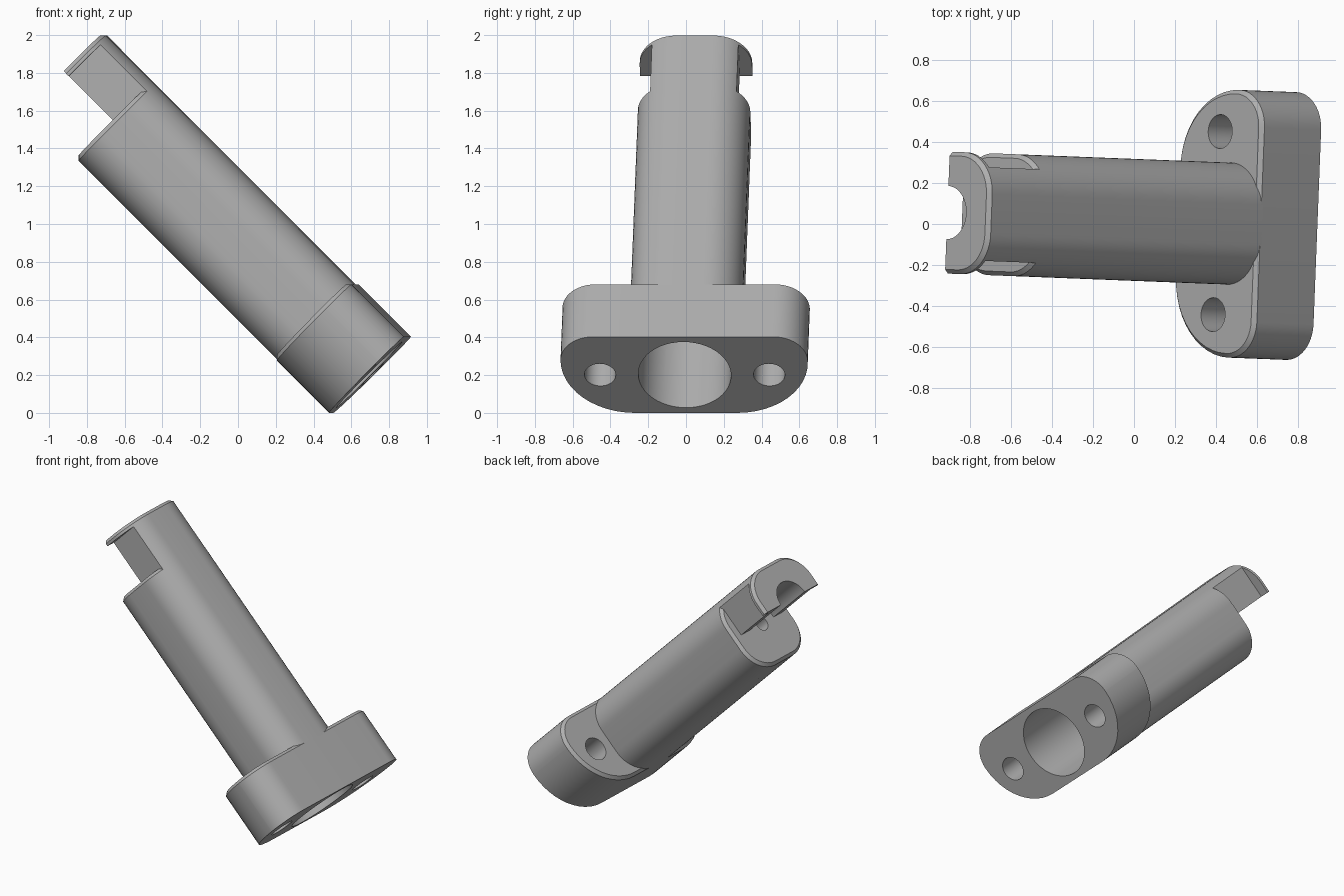
import bpy, bmesh
from math import sin, cos, pi, radians
from mathutils import Matrix, Vector

old = bpy.data.objects.get("Cube")
if old:
    bpy.data.objects.remove(old, do_unlink=True)

grey = bpy.data.materials.new("machined grey")
grey.use_nodes = True
GREY = (0.43, 0.43, 0.43, 1)
grey.diffuse_color = GREY
grey.node_tree.nodes["Principled BSDF"].inputs["Base Color"].default_value = GREY

# Dimensions along the tilted main axis (local z)
HALF_X, SHAFT_Y, FLANGE_Y = 0.285, 0.298, 0.655
FLANGE_TOP, STEP, CAP, TIP = 0.412, 1.907, 2.236, 2.275
CHAMFER, SEGMENTS = 0.02, 12


def rounded_outline(hx, hy, r_pos, r_neg, inset=0):
    """Rounded rectangle with separate corner radii on the +x and -x sides."""
    pts = []
    for sx, sy, start, r in ((1, 1, 0, r_pos), (-1, 1, 1, r_neg),
                             (-1, -1, 2, r_neg), (1, -1, 3, r_pos)):
        for i in range(SEGMENTS + 1):
            a = (start + i / SEGMENTS) * pi / 2
            pts.append((sx * (hx - r) + (r - inset) * cos(a),
                        sy * (hy - r) + (r - inset) * sin(a)))
    return pts


def make_object(name, bm):
    bmesh.ops.recalc_face_normals(bm, faces=bm.faces)
    mesh = bpy.data.meshes.new(name)
    bm.to_mesh(mesh)
    bm.free()
    mesh.materials.append(grey)
    obj = bpy.data.objects.new(name, mesh)
    bpy.context.collection.objects.link(obj)
    return obj


def prism(name, shape, z0, z1, chamfer=0):
    """Extrude a rounded outline, with an optional chamfer on the far end."""
    levels = [(z0, 0), (z1 - chamfer, 0)] + ([(z1, chamfer)] if chamfer else [])
    bm = bmesh.new()
    rings = [[bm.verts.new((x, y, z)) for x, y in rounded_outline(*shape, inset)]
             for z, inset in levels]
    n = len(rings[0])
    for low, high in zip(rings, rings[1:]):
        for i in range(n):
            j = (i + 1) % n
            bm.faces.new((low[i], low[j], high[j], high[i]))
    bm.faces.new(rings[0][::-1])
    bm.faces.new(rings[-1])
    return make_object(name, bm)


def cylinder(radius, y, z0, z1):
    bm = bmesh.new()
    bmesh.ops.create_cone(bm, cap_ends=True, segments=48, radius1=radius, radius2=radius,
                          depth=z1 - z0, matrix=Matrix.Translation((0, y, (z0 + z1) / 2)))
    return make_object("cutter", bm)


def box(low, high):
    low, high = Vector(low), Vector(high)
    bm = bmesh.new()
    bmesh.ops.create_cube(bm, size=1, matrix=Matrix.Translation((low + high) / 2)
                          @ Matrix.Diagonal((*(high - low), 1)))
    return make_object("cutter", bm)


def cut(obj, cutters):
    for cutter in cutters:
        mod = obj.modifiers.new("cut", 'BOOLEAN')
        mod.operation, mod.solver, mod.object = 'DIFFERENCE', 'EXACT', cutter
        bpy.context.view_layer.objects.active = obj
        bpy.ops.object.modifier_apply(modifier=mod.name)
        bpy.data.objects.remove(cutter, do_unlink=True)


def bore():
    return cylinder(0.246, 0, -0.1, 1.8)


def open_half():
    return box((-0.5, -0.5, 1.8), (0, 0.5, 2.4))


def channel():
    return cylinder(0.13, 0, 1.8, 2.4)


shaft_shape = (HALF_X, SHAFT_Y, 0.2, 0.2)

# Mounting flange with the central bore and two bolt holes
flange = prism("mounting_flange", (HALF_X, FLANGE_Y, 0.18, 0.385), 0, FLANGE_TOP, CHAMFER)
cut(flange, [bore()] + [cylinder(0.083, s * 0.448, -0.1, 0.6) for s in (1, -1)])

# Hollow shaft with a pilot hole in its end wall
shaft = prism("hollow_shaft", shaft_shape, FLANGE_TOP - 0.03, STEP, CHAMFER)
cut(shaft, [bore(), cylinder(0.05, 0, 1.7, 2.0)])

# Half neck with flat sides and a round channel
neck = prism("neck", shaft_shape, STEP - 0.03, CAP)
cut(neck, [open_half(), channel()] +
    [box((-0.5, min(s * 0.229, s * 0.6), 1.8), (0.5, max(s * 0.229, s * 0.6), 2.4))
     for s in (1, -1)])

# Half end cap with a round notch
cap = prism("end_cap", shaft_shape, CAP, TIP, CHAMFER)
cut(cap, [open_half(), channel()])

# Tilt everything so it leans on the lower flange edge
pose = (Matrix.Translation((0.695, -0.007, HALF_X * cos(pi / 4)))
        @ Matrix.Rotation(radians(-2.24), 4, 'Z') @ Matrix.Rotation(-pi / 4, 4, 'Y'))
bpy.ops.object.select_all(action='DESELECT')
for part in (flange, shaft, neck, cap):
    part.matrix_world = pose
    part.select_set(True)
bpy.context.view_layer.objects.active = shaft
bpy.ops.object.shade_smooth_by_angle(angle=radians(30))
